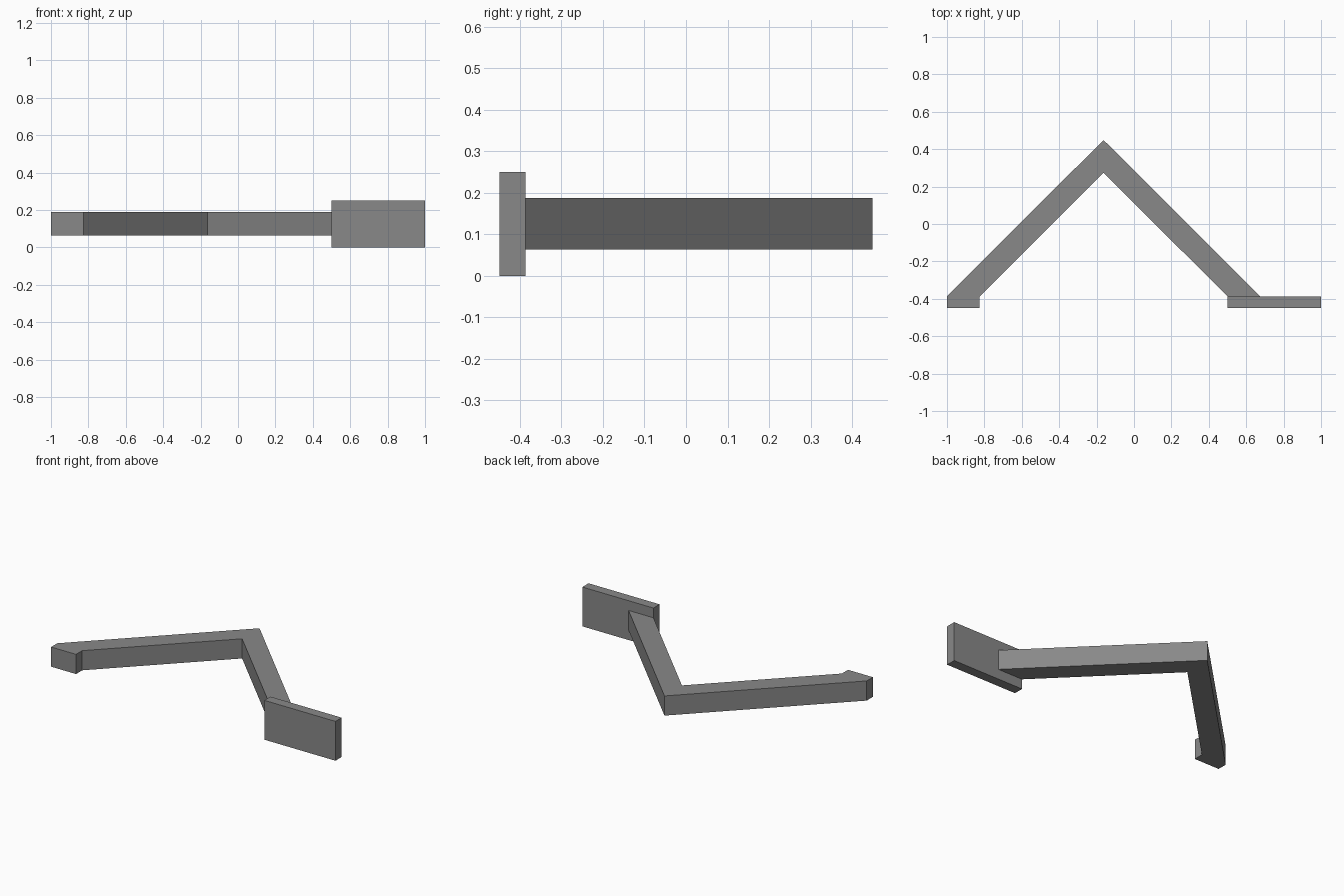
import bpy
import bmesh

cube = bpy.data.objects.get("Cube")
if cube:
    bpy.data.objects.remove(cube, do_unlink=True)

grey = bpy.data.materials.new("mid_grey")
grey.use_nodes = True
colour = (0.25, 0.25, 0.25, 1)
grey.diffuse_color = colour
grey.node_tree.nodes["Principled BSDF"].inputs["Base Color"].default_value = colour


def extruded(name, outline, bottom, top):
    """Extrude a flat plan outline upward into a solid."""
    bm = bmesh.new()
    face = bm.faces.new([bm.verts.new((x, y, bottom)) for x, y in outline])
    result = bmesh.ops.extrude_face_region(bm, geom=[face])
    raised = [v for v in result["geom"] if isinstance(v, bmesh.types.BMVert)]
    bmesh.ops.translate(bm, verts=raised, vec=(0, 0, top - bottom))
    bmesh.ops.recalc_face_normals(bm, faces=bm.faces)
    mesh = bpy.data.meshes.new(name)
    bm.to_mesh(mesh)
    bm.free()
    mesh.materials.append(grey)
    obj = bpy.data.objects.new(name, mesh)
    bpy.context.collection.objects.link(obj)
    return obj


front, joint, back = -0.449, -0.387, 0.449
apex_x, width = -0.163, 0.175

# Bent arm with a short squared foot on the right end
extruded("bent_arm", [
    (-1, front), (-1 + width, front), (-1 + width, joint),
    (apex_x, back - width), (0.5, joint), (0.5 + width, joint),
    (apex_x, back), (-1, joint),
], 0.063, 0.188)

# Upright mounting plate at the left end
extruded("mounting_plate", [
    (0.5, front), (1, front), (1, joint), (0.5, joint),
], 0, 0.25)
